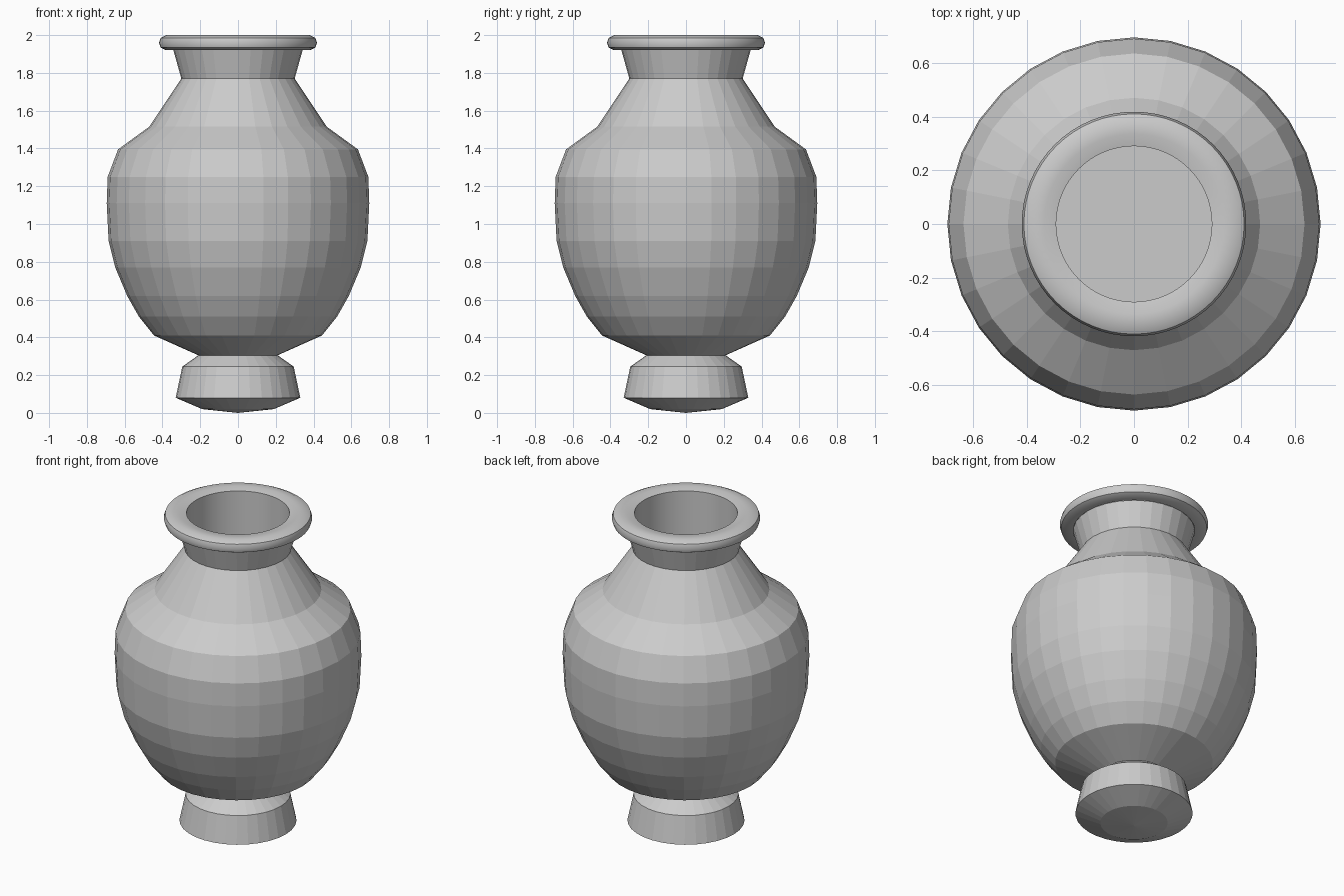
import bpy, bmesh, math

if "Cube" in bpy.data.objects:
    bpy.data.objects.remove(bpy.data.objects["Cube"])

def lathe(name, profile, sides, smooth=False):
    """Revolve (radius, height) points around z; radius 0 makes a pole."""
    bm = bmesh.new()
    rings = []
    for r, z in profile:
        if r == 0:
            rings.append([bm.verts.new((0, 0, z))] * sides)
        else:
            rings.append([bm.verts.new((r * math.cos(2 * math.pi * i / sides),
                                        r * math.sin(2 * math.pi * i / sides), z))
                          for i in range(sides)])
    for a, b in zip(rings, rings[1:]):
        for i in range(sides):
            j = (i + 1) % sides
            quad = list(dict.fromkeys((a[i], a[j], b[j], b[i])))
            bm.faces.new(quad)
    mesh = bpy.data.meshes.new(name)
    bm.to_mesh(mesh)
    bm.free()
    ob = bpy.data.objects.new(name, mesh)
    bpy.context.collection.objects.link(ob)
    if smooth:
        bpy.ops.object.select_all(action='DESELECT')
        ob.select_set(True)
        bpy.context.view_layer.objects.active = ob
        bpy.ops.object.shade_smooth_by_angle(angle=math.radians(40))
    return ob

SIDES = 32

# Foot with shallow domed underside
lathe("foot", [(0, 0), (0.19, 0.02), (0.33, 0.08), (0.295, 0.245), (0.21, 0.305)], SIDES)

# Faceted belly and shoulder
lathe("body", [(0.21, 0.305), (0.445, 0.41), (0.525, 0.51), (0.587, 0.62),
               (0.65, 0.77), (0.685, 0.91), (0.695, 1.11), (0.69, 1.25),
               (0.635, 1.395), (0.47, 1.515), (0.30, 1.77)], SIDES)

# Flared neck
lathe("neck", [(0.30, 1.77), (0.342, 1.92)], SIDES)

# Rounded lip
lathe("rim", [(0.342, 1.92), (0.385, 1.922), (0.41, 1.935), (0.418, 1.96),
              (0.41, 1.985), (0.38, 2.0), (0.335, 2.0), (0.29, 1.99)], 64, True)

# Inner wall and floor
lathe("inner_wall", [(0.29, 1.99), (0.29, 0.42), (0, 0.42)], 64, True)
